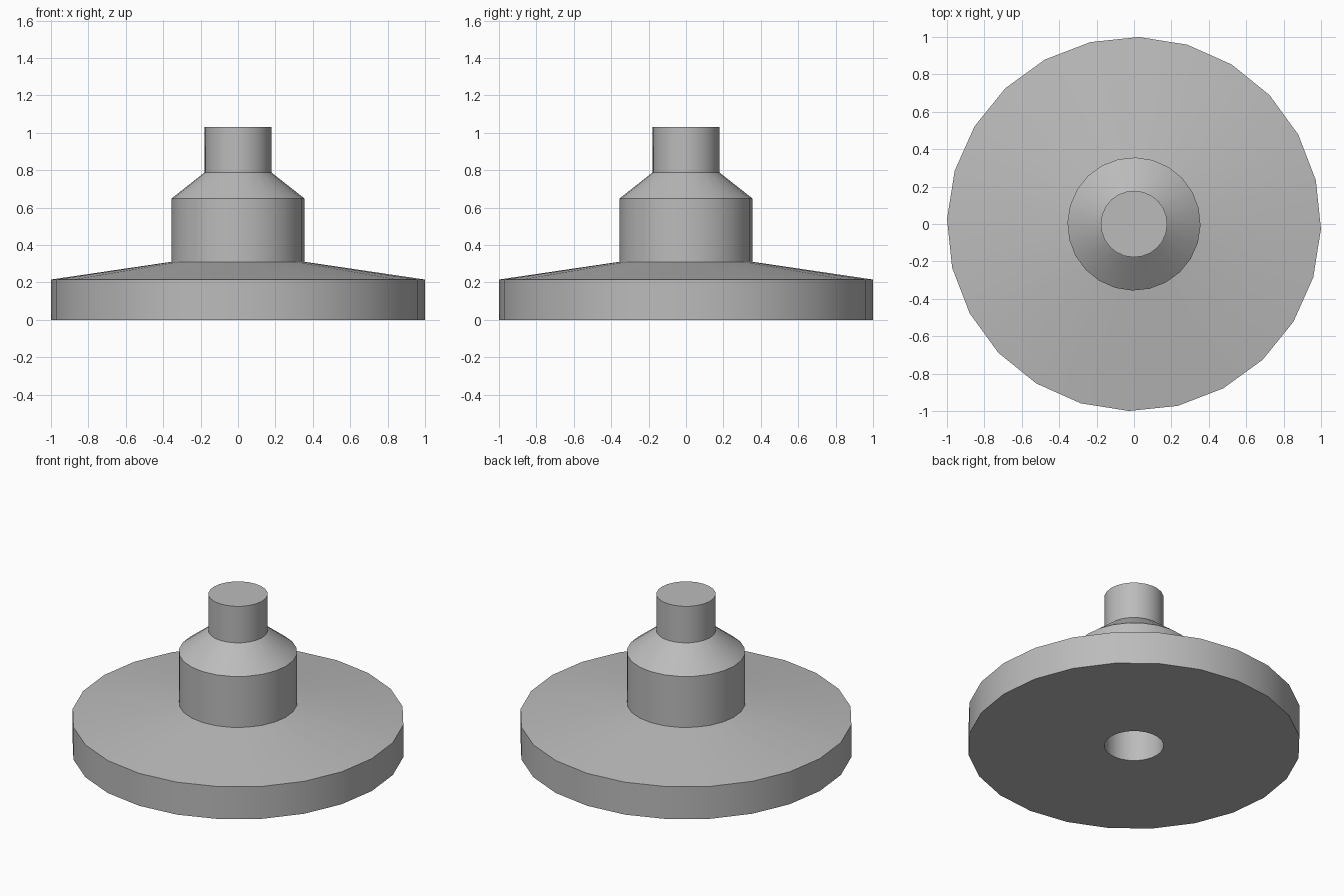
import bpy, bmesh, math
from mathutils import Matrix

cube = bpy.data.objects.get("Cube")
if cube:
    bpy.data.objects.remove(cube, do_unlink=True)

SIDES = 24

grey = bpy.data.materials.new("mid_grey")
grey.use_nodes = True
colour = (0.5, 0.5, 0.5, 1)
grey.diffuse_color = colour
grey.node_tree.nodes["Principled BSDF"].inputs["Base Color"].default_value = colour


def lathe(name, profile, turn):
    """Revolve (radius, height) points about z; radius 0 closes an end."""
    bm = bmesh.new()
    verts = [bm.verts.new((r, 0, z)) for r, z in profile]
    edges = [bm.edges.new(pair) for pair in zip(verts, verts[1:])]
    bmesh.ops.spin(bm, geom=verts + edges, axis=(0, 0, 1), cent=(0, 0, 0),
                   angle=math.tau, steps=SIDES, use_duplicate=False)
    bmesh.ops.remove_doubles(bm, verts=bm.verts, dist=0.0005)
    bmesh.ops.rotate(bm, verts=bm.verts, matrix=Matrix.Rotation(turn, 3, "Z"))
    bmesh.ops.recalc_face_normals(bm, faces=bm.faces)
    mesh = bpy.data.meshes.new(name)
    bm.to_mesh(mesh)
    bm.free()
    mesh.materials.append(grey)
    obj = bpy.data.objects.new(name, mesh)
    bpy.context.collection.objects.link(obj)
    bpy.ops.object.select_all(action="DESELECT")
    obj.select_set(True)
    bpy.context.view_layer.objects.active = obj
    bpy.ops.object.shade_smooth_by_angle(angle=math.radians(30))
    return obj


# Wide base, stepped hub and peg, with a blind socket underneath
hub_r, peg_r = 0.356, 0.178
socket_top = 0.24
lathe("flanged_knob", [
    (0, socket_top), (peg_r, socket_top), (peg_r, 0),   # socket
    (1, 0), (1, 0.215),                                 # base rim
    (hub_r, 0.31), (hub_r, 0.648),                      # sloped top and hub
    (peg_r, 0.788), (peg_r, 1.03), (0, 1.03),           # shoulder and peg
], math.radians(-1.5))
